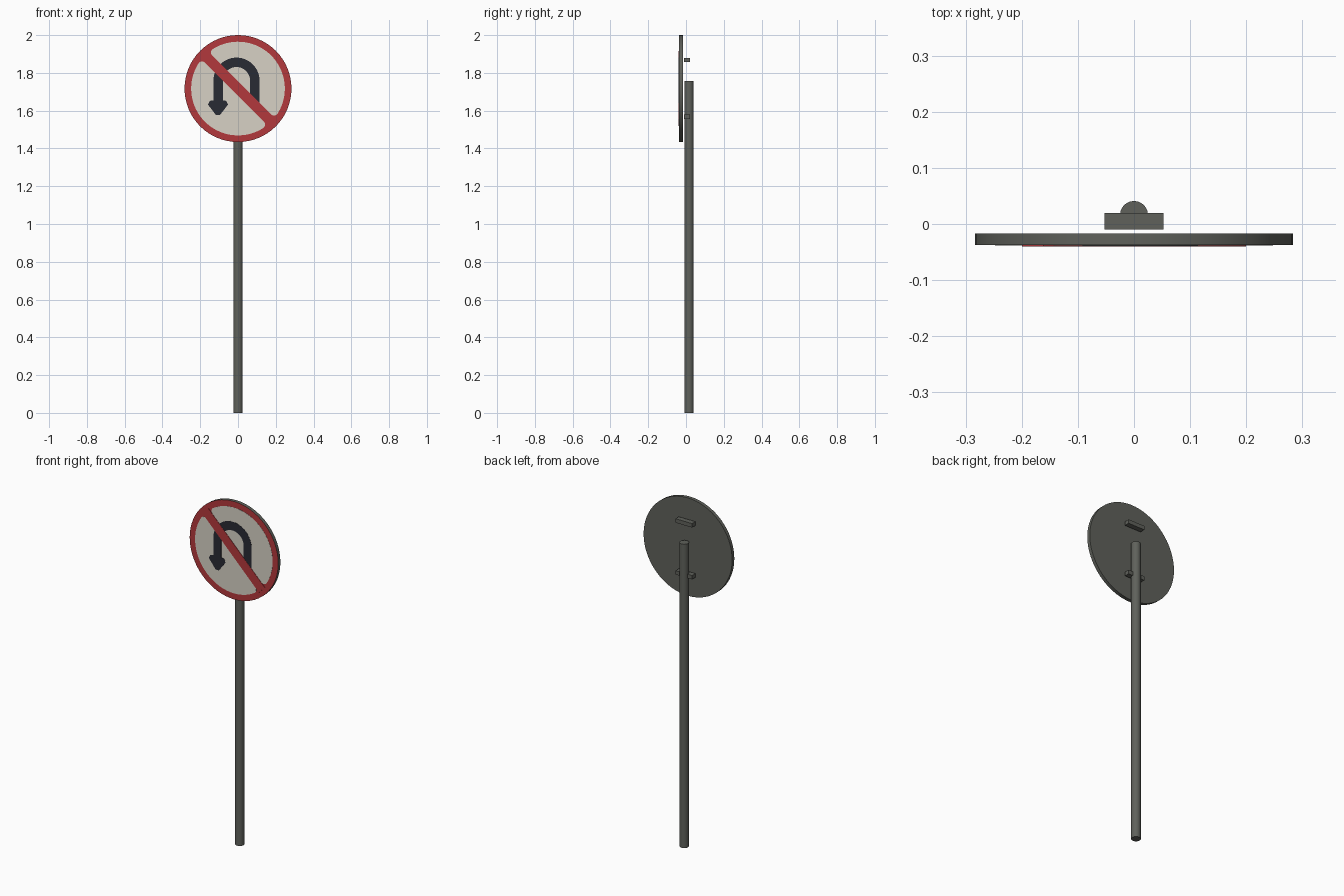
import bpy, bmesh
from math import sin, cos, pi, sqrt, atan2
from mathutils import Matrix, Vector

cube = bpy.data.objects.get("Cube")
if cube:
    bpy.data.objects.remove(cube, do_unlink=True)


def material(name, rgb):
    m = bpy.data.materials.new(name)
    m.use_nodes = True
    m.diffuse_color = (*rgb, 1)
    bsdf = m.node_tree.nodes["Principled BSDF"]
    bsdf.inputs["Base Color"].default_value = (*rgb, 1)
    bsdf.inputs["Roughness"].default_value = 0.7
    return m


GREY = material("metal grey", (0.115, 0.12, 0.105))
RED = material("sign red", (0.45, 0.04, 0.045))
CREAM = material("sign cream", (0.68, 0.64, 0.56))
BLACK = material("arrow black", (0.022, 0.024, 0.034))

CENTRE_Z = 1.717     # middle of the sign disc
RADIUS = 0.283
FACE_Y = -0.037      # front of the disc, under the painted plates
LAYER = 0.001


def finish(name, bm, mats):
    bmesh.ops.recalc_face_normals(bm, faces=bm.faces)
    mesh = bpy.data.meshes.new(name)
    bm.to_mesh(mesh)
    bm.free()
    for m in mats:
        mesh.materials.append(m)
    ob = bpy.data.objects.new(name, mesh)
    bpy.context.collection.objects.link(ob)
    return ob


def smooth(ob):
    bpy.ops.object.select_all(action='DESELECT')
    ob.select_set(True)
    bpy.context.view_layer.objects.active = ob
    bpy.ops.object.shade_smooth_by_angle(angle=pi / 6)


def arc(cx, cz, r, start, end, steps):
    return [(cx + r * cos(start + (end - start) * i / steps),
             cz + r * sin(start + (end - start) * i / steps)) for i in range(steps + 1)]


def plate(name, outline, back, front, mat):
    """Extrude an outline, given around the disc centre, from back to front."""
    bm = bmesh.new()
    face = bm.faces.new([bm.verts.new((x, back, CENTRE_Z + z)) for x, z in outline])
    ext = bmesh.ops.extrude_face_region(bm, geom=[face])
    moved = [v for v in ext["geom"] if isinstance(v, bmesh.types.BMVert)]
    bmesh.ops.translate(bm, verts=moved, vec=(0, front - back, 0))
    return finish(name, bm, [mat])


def turn(points, angle):
    return [(x * cos(angle) - z * sin(angle), x * sin(angle) + z * cos(angle))
            for x, z in points]


# Pole
bm = bmesh.new()
bmesh.ops.create_cone(bm, cap_ends=True, segments=24, radius1=0.025, radius2=0.025,
                      depth=1.756, matrix=Matrix.Translation((0, 0.016, 0.878)))
smooth(finish("pole", bm, [GREY]))

# Mounting brackets
for name, z in (("upper_bracket", 1.868), ("lower_bracket", 1.568)):
    bm = bmesh.new()
    bmesh.ops.create_cube(bm, size=1, matrix=Matrix.Translation((0, 0.005, z))
                          @ Matrix.Diagonal((0.106, 0.03, 0.023, 1)))
    finish(name, bm, [GREY])

# Sign disc: grey metal with a red front
disc = plate("sign_disc", arc(0, 0, RADIUS, 0, 2 * pi, 64)[:-1], -0.017, FACE_Y, GREY)
disc.data.materials.append(RED)
for p in disc.data.polygons:
    p.material_index = 1 if p.center.y < FACE_Y + 0.001 else 0
smooth(disc)

# Cream half panels: circle segments with rounded corners
R, HALF_BAR, FILLET = 0.248, 0.027, 0.022
fz = HALF_BAR + FILLET
fx = sqrt((R - FILLET) ** 2 - fz ** 2)
a = atan2(fz, fx)
segment = (arc(fx, fz, FILLET, -pi / 2, a, 8)
           + arc(0, 0, R, a, pi - a, 40)[1:-1]
           + arc(-fx, fz, FILLET, pi - a, 1.5 * pi, 8))
for name, angle in (("upper_panel", -pi / 4), ("lower_panel", 0.75 * pi)):
    plate(name, turn(segment, angle), FACE_Y, FACE_Y - LAYER, CREAM)

# U-turn arrow: arch, two legs and a head
AX, AZ, OUT, INN = -0.008, 0.042, 0.122, 0.072
HEAD_TOP = -0.062
arrow = [(AX + INN, -0.06), (AX + OUT, -0.085)]
arrow += arc(AX, AZ, OUT, 0, pi, 24)
arrow += [(AX - OUT, HEAD_TOP), (-0.15, HEAD_TOP - 0.003), (-0.159, -0.085),
          (-0.116, -0.141), (-0.096, -0.141), (-0.053, -0.085),
          (-0.062, HEAD_TOP - 0.003), (AX - INN, HEAD_TOP)]
arrow += arc(AX, AZ, INN, pi, 0, 24)
plate("u_turn_arrow", arrow, FACE_Y - LAYER, FACE_Y - 2 * LAYER, BLACK)

# Red diagonal bar over the arrow
L = 0.255
bar = [(-L, -HALF_BAR), (L, -HALF_BAR), (L, HALF_BAR), (-L, HALF_BAR)]
plate("diagonal_bar", turn(bar, -pi / 4), FACE_Y, FACE_Y - 3 * LAYER, RED)
